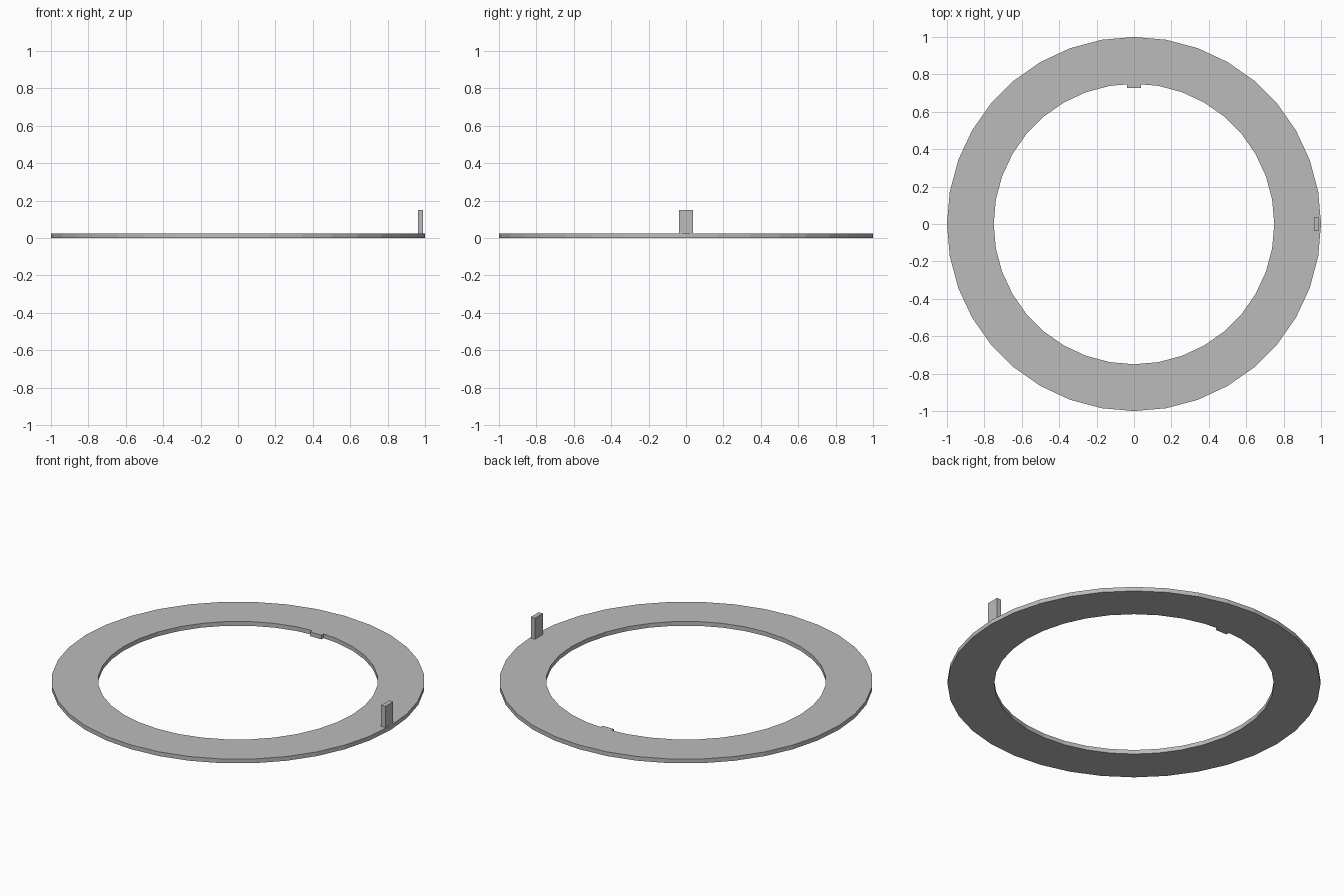
import bpy
import bmesh
from math import sin, cos, tan, radians, tau

OUTER, INNER, SIDES = 1.0, 0.75, 36
THICK = 0.025
HALF = 0.037  # half width of both the tab and the post

cube = bpy.data.objects.get("Cube")
if cube:
    bpy.data.objects.remove(cube, do_unlink=True)

grey = bpy.data.materials.new("plain grey")
grey.use_nodes = True
colour = (0.5, 0.5, 0.5, 1.0)
grey.diffuse_color = colour
for node in grey.node_tree.nodes:
    if node.type == "BSDF_PRINCIPLED":
        node.inputs["Base Color"].default_value = colour


def finish(name, bm):
    bmesh.ops.recalc_face_normals(bm, faces=bm.faces[:])
    mesh = bpy.data.meshes.new(name)
    bm.to_mesh(mesh)
    bm.free()
    mesh.materials.append(grey)
    obj = bpy.data.objects.new(name, mesh)
    bpy.context.collection.objects.link(obj)
    return obj


def prism(name, outline, z0, z1):
    """Straight extrusion of a flat outline between two heights."""
    bm = bmesh.new()
    low = [bm.verts.new((x, y, z0)) for x, y in outline]
    high = [bm.verts.new((x, y, z1)) for x, y in outline]
    bm.faces.new(low)
    bm.faces.new(high)
    for i in range(len(outline)):
        j = (i + 1) % len(outline)
        bm.faces.new((low[i], low[j], high[j], high[i]))
    return finish(name, bm)


# Flat ring: a rectangular section swept around the centre
bm = bmesh.new()
section = [(INNER, 0), (OUTER, 0), (OUTER, THICK), (INNER, THICK)]
loops = []
for i in range(SIDES):
    a = tau * i / SIDES
    loops.append([bm.verts.new((r * cos(a), r * sin(a), z)) for r, z in section])
for i in range(SIDES):
    here, there = loops[i], loops[(i + 1) % SIDES]
    for k in range(4):
        n = (k + 1) % 4
        bm.faces.new((here[k], here[n], there[n], there[k]))
finish("flat_ring", bm)

# Small key tab on the inner rim, its back following the rim
rim_y = INNER - HALF * tan(radians(180 / SIDES))
tab_y = 0.727
prism("inner_tab",
      [(-HALF, tab_y), (HALF, tab_y), (HALF, rim_y), (0, INNER), (-HALF, rim_y)],
      0, THICK)

# Upright post near the outer rim
prism("upright_post",
      [(0.963, -HALF), (0.99, -HALF), (0.99, HALF), (0.963, HALF)],
      THICK, 0.15)
